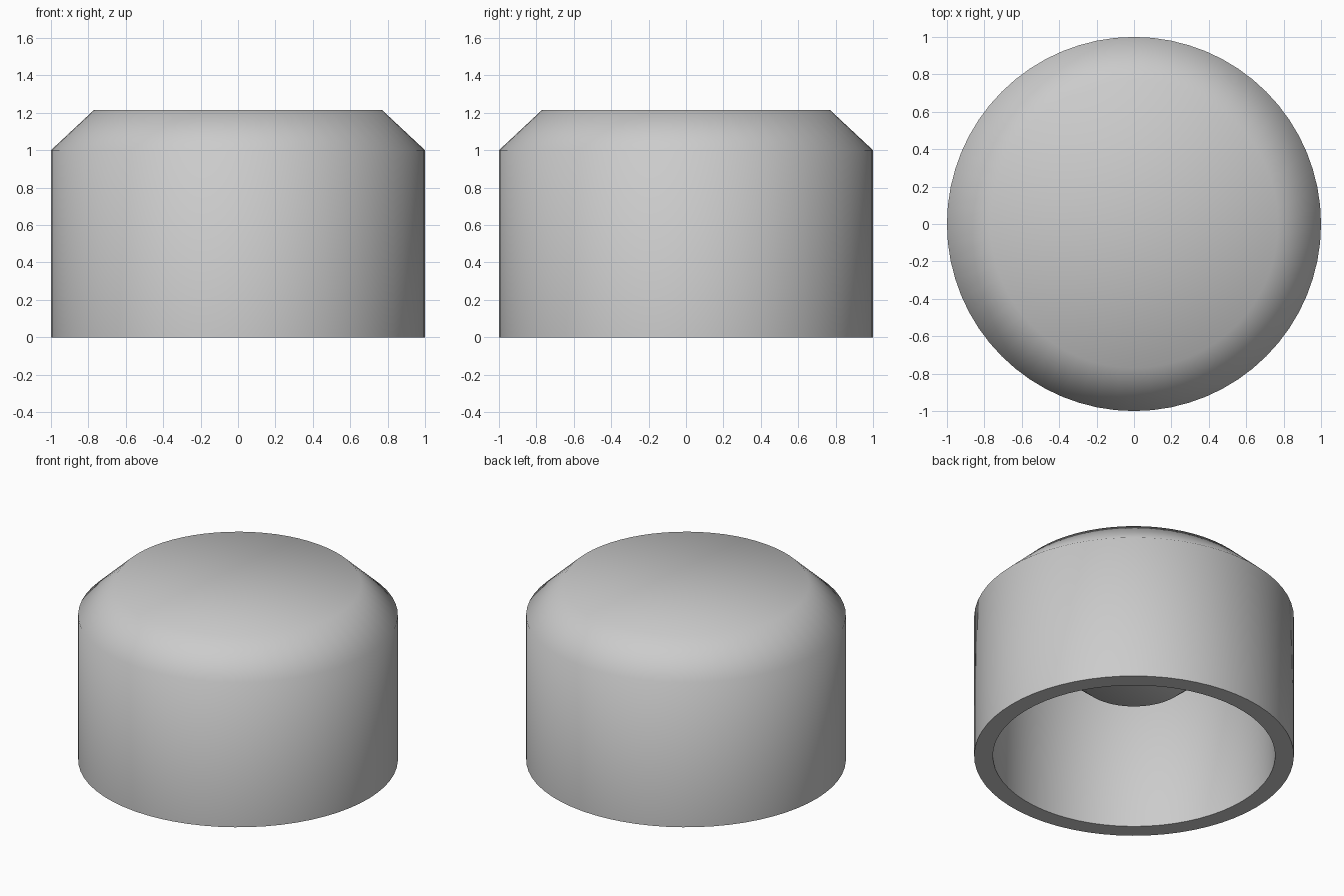
import bpy, bmesh, math

if "Cube" in bpy.data.objects:
    bpy.data.objects.remove(bpy.data.objects["Cube"])

SIDES = 64

# Closed half-section (radius, height), from the roof centre outside to the plunger centre inside
PROFILE = [
    (0, 1.215), (0.77, 1.215), (1.0, 1.0), (1.0, 0),         # outer shell
    (0.883, 0), (0.883, 0.95), (0.72, 1.10),                 # inner wall and ceiling
    (0.45, 1.10), (0.45, 0.65), (0.335, 0.55), (0, 0.55),    # central plunger
]


def lathe(name, profile, sides):
    bm = bmesh.new()
    rings = []
    for r, z in profile:
        if r == 0:
            rings.append([bm.verts.new((0, 0, z))])
        else:
            rings.append([bm.verts.new((r * math.cos(2 * math.pi * i / sides),
                                        r * math.sin(2 * math.pi * i / sides), z))
                          for i in range(sides)])
    for a, b in zip(rings, rings[1:]):
        for i in range(sides):
            j = (i + 1) % sides
            quad = [a[i % len(a)], b[i % len(b)], b[j % len(b)], a[j % len(a)]]
            bm.faces.new(list(dict.fromkeys(quad)))
    bmesh.ops.recalc_face_normals(bm, faces=bm.faces)
    mesh = bpy.data.meshes.new(name)
    bm.to_mesh(mesh)
    bm.free()
    obj = bpy.data.objects.new(name, mesh)
    bpy.context.collection.objects.link(obj)
    return obj


# Hollow cap with chamfered roof
cap = lathe("chamfered_cap", PROFILE, SIDES)
bpy.context.view_layer.objects.active = cap
cap.select_set(True)
bpy.ops.object.shade_smooth_by_angle(angle=math.radians(60))
